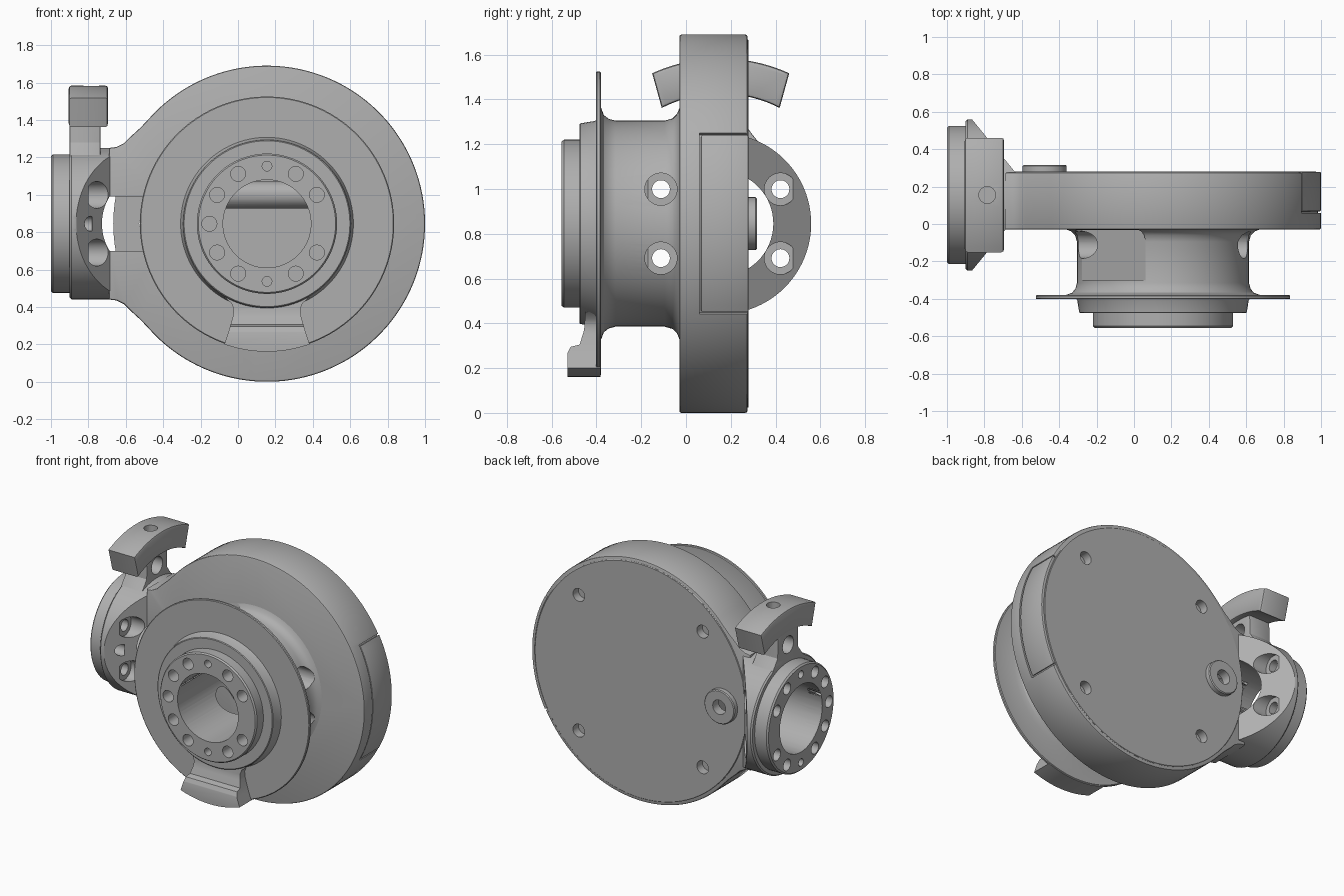
import bpy, bmesh, math
from math import sin, cos, radians, pi

if "Cube" in bpy.data.objects:
    bpy.data.objects.remove(bpy.data.objects["Cube"])

CX, CY, CZ = 0.155, 0.155, 0.845      # common axes of the two joints

grey = bpy.data.materials.new("grey_metal")
grey.diffuse_color = (0.43, 0.43, 0.43, 1)
grey.use_nodes = True
grey.node_tree.nodes["Principled BSDF"].inputs["Base Color"].default_value = grey.diffuse_color
parts = []


def place(axis, u, v, h):
    return {'x': (h, u, v), 'y': (u, h, v), 'z': (u, v, h)}[axis]


def add_lathe(bm, prof, axis, u0, v0, n=64):
    """Revolve (radius, height) pairs about an axis through u0, v0."""
    rings = []
    for r, h in prof:
        if r == 0:
            rings.append([bm.verts.new(place(axis, u0, v0, h))] * n)
        else:
            rings.append([bm.verts.new(place(axis, u0 + r * cos(2 * pi * i / n),
                                             v0 + r * sin(2 * pi * i / n), h)) for i in range(n)])
    for a, b in zip(rings, rings[1:]):
        for i in range(n):
            j = (i + 1) % n
            face = list(dict.fromkeys((a[i], a[j], b[j], b[i])))
            if len(face) > 2:
                bm.faces.new(face)


def finish(name, bm, keep=True):
    bmesh.ops.recalc_face_normals(bm, faces=bm.faces[:])
    me = bpy.data.meshes.new(name)
    bm.to_mesh(me)
    bm.free()
    me.materials.append(grey)
    ob = bpy.data.objects.new(name, me)
    bpy.context.collection.objects.link(ob)
    if keep:
        parts.append(ob)
    else:
        ob.hide_render = True
    return ob


def lathe(name, prof, axis, u0, v0, n=96):
    bm = bmesh.new()
    add_lathe(bm, prof, axis, u0, v0, n)
    return finish(name, bm)


def prism(name, pts, axis, h0, h1, bevel=0, keep=True):
    bm = bmesh.new()
    caps = [bm.faces.new([bm.verts.new(place(axis, u, v, h)) for u, v in pts]) for h in (h0, h1)]
    a, b = (list(f.verts) for f in caps)
    for i in range(len(pts)):
        j = (i + 1) % len(pts)
        bm.faces.new((a[i], a[j], b[j], b[i]))
    if bevel:
        bmesh.ops.recalc_face_normals(bm, faces=bm.faces[:])
        edges = list({e for f in caps for e in f.edges})
        bmesh.ops.bevel(bm, geom=edges, offset=bevel, segments=2, profile=0.5, affect='EDGES')
    return finish(name, bm, keep)


def boolean(ob, other, op='DIFFERENCE'):
    mod = ob.modifiers.new("bool", 'BOOLEAN')
    mod.operation, mod.object, mod.solver = op, other, 'EXACT'
    bpy.context.view_layer.update()
    deps = bpy.context.evaluated_depsgraph_get()
    me = bpy.data.meshes.new_from_object(ob.evaluated_get(deps))
    ob.modifiers.clear()
    ob.data = me


def drill(targets, holes, n=32):
    """Cut separate round holes (axis, u, v, h0, h1, radius) out of targets."""
    bm = bmesh.new()
    for axis, u, v, h0, h1, r in holes:
        add_lathe(bm, [(0, h0), (r, h0), (r, h1), (0, h1)], axis, u, v, n)
    cutter = finish("hole_cutter", bm, False)
    for t in targets:
        boolean(t, cutter)
    bpy.data.objects.remove(cutter)


def arc(u0, v0, r, a0, a1, n):
    return [(u0 + r * cos(radians(a0 + (a1 - a0) * i / n)),
             v0 + r * sin(radians(a0 + (a1 - a0) * i / n))) for i in range(n + 1)]


# Main round housing with its neck towards the side joint
neck = [(-0.52, 1.36), (-0.575, 1.31), (-0.61, 1.275), (-0.65, 1.255), (-0.69, 1.25)]
outline = arc(CX, CZ, 0.845, -135, 135, 100) + neck + [(x, 2 * CZ - z) for x, z in reversed(neck)]
housing = prism("housing", outline, 'y', -0.03, 0.275, 0.01)

# Rim panel set in a grooved pocket
pocket = prism("pocket_cutter", arc(CX, CZ, 0.828, -28.6, 28.6, 24) + arc(CX, CZ, 0.92, 28.6, -28.6, 24),
               'y', 0.06, 0.32, keep=False)
boolean(housing, pocket)
bpy.data.objects.remove(pocket)
prism("rim_panel", arc(CX, CZ, 0.822, -27.9, 27.9, 24) + arc(CX, CZ, 0.844, 27.9, -27.9, 24),
      'y', 0.068, 0.279, 0.006)

# Back cover with boss
cover = lathe("back_cover", [(0, 0.25), (0.822, 0.25), (0.822, 0.276), (0.818, 0.28), (0, 0.28)], 'y', CX, CZ)
boss = lathe("cover_boss", [(0, 0.26), (0.118, 0.26), (0.118, 0.31), (0.112, 0.316), (0, 0.316)],
             'y', -0.478, CZ, 48)
drill([housing, cover, boss],
      [('y', CX + sx * 0.48, CZ + sz * 0.475, 0.22, 0.4, 0.045) for sx in (-1, 1) for sz in (-1, 1)]
      + [('y', -0.478, CZ, 0.2, 0.4, 0.05)])

# Front joint: neck, thin disc, ring and pilot in one turned piece
front = lathe("front_joint", [
    (0, 0.05), (0.515, 0.05), (0.515, -0.03), (0.49, -0.04), (0.47, -0.06), (0.46, -0.095),
    (0.46, -0.315), (0.468, -0.345), (0.485, -0.367), (0.52, -0.38), (0.675, -0.38), (0.68, -0.385),
    (0.68, -0.398), (0.675, -0.402), (0.462, -0.402), (0.458, -0.41), (0.448, -0.472), (0.443, -0.476),
    (0.375, -0.476), (0.375, -0.545), (0.367, -0.555), (0, -0.555)], 'y', CX, CZ)

# Flat pocket on the upper left of the neck
d, s = radians(131), []
for t, r in ((-0.225, 0.4), (0.225, 0.4), (0.225, 0.6), (-0.225, 0.6)):
    s.append((CX + r * cos(d) - t * sin(d), CZ + r * sin(d) + t * cos(d)))
flat = prism("flat_cutter", s, 'y', -0.3, -0.031, keep=False)
boolean(front, flat)
bpy.data.objects.remove(flat)

# Side joint: flange cut by two slanted planes, plus pilot
flange = lathe("side_flange", [(0, -0.9), (0.395, -0.9), (0.404, -0.89), (0.404, -0.6), (0, -0.6)], 'x', CY, CZ)
half = [(-0.95, 0.45), (-0.865, 0.403), (-0.635, 0.122), (-0.58, 0.055)]
wedge = prism("wedge_cutter", [(x, CY + w) for x, w in half] + [(x, CY - w) for x, w in reversed(half)],
              'z', 0, 2, keep=False)
boolean(flange, wedge, 'INTERSECT')
bpy.data.objects.remove(wedge)
pilot = lathe("side_pilot", [(0, -1), (0.36, -1), (0.37, -0.99), (0.37, -0.89), (0, -0.89)], 'x', CY, CZ)

# Central bores
drill([front, housing], [('y', CX, CZ, -0.7, 0.15, 0.235)], 64)
drill([pilot, flange, housing], [('x', CY, CZ, -1.1, -0.42, 0.235)], 64)


# Bolt circles, with one position left out
def bolts(axis, h0, h1, u0, skip):
    out = []
    for k in range(12):
        if k != skip:
            a = radians(30 * k)
            r = 0.026 if k in (3, 9) else 0.04
            out.append((axis, u0 + 0.308 * cos(a), CZ + 0.308 * sin(a), h0, h1, r))
    return out


drill([front], bolts('y', -0.7, -0.44, CX, 0), 20)
drill([pilot, flange], bolts('x', -1.1, -0.78, CY, 0), 20)

# Tool access holes through flange back and front neck
drill([flange, front], [('x', CY + sy * 0.267, CZ + sz * 0.154, -0.8, 1.1, 0.072)
                        for sy in (-1, 1) for sz in (-1, 1)])

# Upper stop lug on the side joint
stem = prism("side_lug_stem", [(CY + u, z) for u, z in (
    (-0.2, 1.17), (0.2, 1.17), (0.14, 1.245), (0.115, 1.28), (0.11, 1.45),
    (-0.11, 1.45), (-0.115, 1.28), (-0.14, 1.245))], 'x', -0.9, -0.735, 0.006)
lug = prism("side_lug", arc(CY, CZ, 0.738, 65.5, 114.5, 20) + arc(CY, CZ, 0.58, 117, 63, 20),
            'x', -0.905, -0.695, 0.014)
drill([stem], [('x', CY, 1.335, -1, -0.6, 0.06)])
drill([lug], [('z', -0.785, CY, 1.5, 1.7, 0.045)], 16)

# Lower stop lug on the front joint: side profile trimmed to its front outline
tab = prism("front_lug", [(-0.382, 0.14), (-0.53, 0.14), (-0.53, 0.265), (-0.515, 0.295), (-0.475, 0.305),
                          (-0.455, 0.37), (-0.448, 0.47), (-0.382, 0.47)], 'x', -0.2, 0.5)
side = [(0.205, 0.27), (0.182, 0.35), (0.178, 0.39), (0.19, 0.42), (0.225, 0.45), (0.225, 0.5)]
trim = prism("lug_cutter", arc(CX, CZ, 0.684, -109.5, -70.5, 20) + [(CX + x, z) for x, z in side]
             + [(CX - x, z) for x, z in reversed(side)], 'y', -0.7, -0.2, keep=False)
boolean(tab, trim, 'INTERSECT')
bpy.data.objects.remove(trim)

# Smooth shading with sharp edges kept
bpy.ops.object.select_all(action='DESELECT')
for ob in parts:
    ob.select_set(True)
bpy.context.view_layer.objects.active = housing
bpy.ops.object.shade_smooth_by_angle(angle=radians(30))
